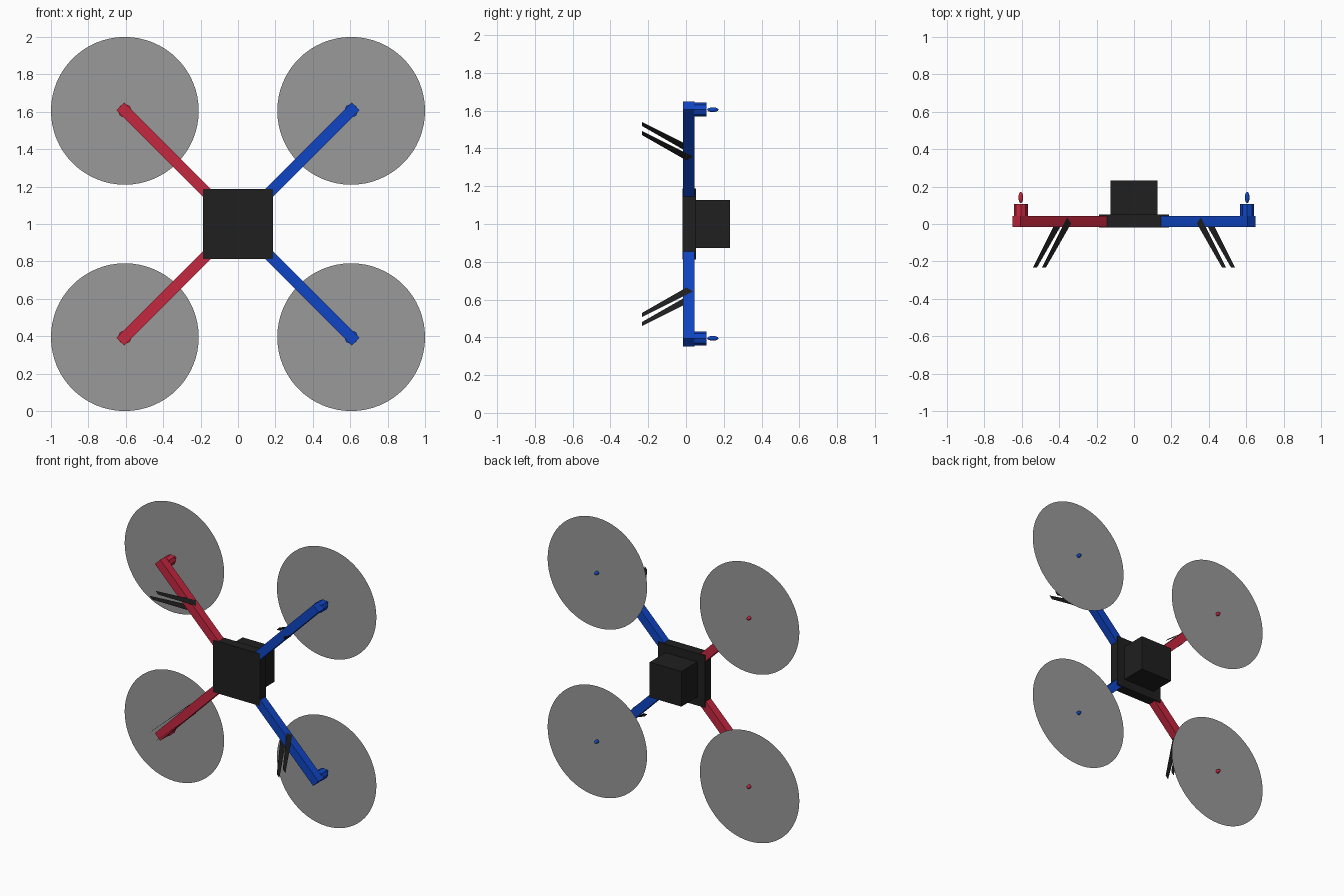
import bpy, bmesh, math
from mathutils import Matrix, Vector

if "Cube" in bpy.data.objects:
    bpy.data.objects.remove(bpy.data.objects["Cube"])


def material(name, rgb):
    m = bpy.data.materials.new(name)
    m.diffuse_color = (*rgb, 1)
    m.use_nodes = True
    m.node_tree.nodes["Principled BSDF"].inputs["Base Color"].default_value = m.diffuse_color
    return m


RED = material("red", (0.56, 0.02, 0.05))
BLUE = material("blue", (0.005, 0.06, 0.56))
BLACK = material("black", (0.014, 0.014, 0.014))
GREY = material("rotor grey", (0.32, 0.32, 0.32))

CZ = 1.0       # height of the centre
ROTOR = 0.605  # sideways and vertical offset of each rotor


def finish(name, bm, mat, matrix=Matrix()):
    bm.transform(matrix)
    mesh = bpy.data.meshes.new(name)
    bm.to_mesh(mesh)
    bm.free()
    mesh.materials.append(mat)
    ob = bpy.data.objects.new(name, mesh)
    bpy.context.collection.objects.link(ob)
    return ob


def box(name, lo, hi, mat, matrix):
    lo, hi = Vector(lo), Vector(hi)
    bm = bmesh.new()
    bmesh.ops.create_cube(bm, size=1)
    bmesh.ops.scale(bm, vec=hi - lo, verts=bm.verts)
    bmesh.ops.translate(bm, vec=(lo + hi) / 2, verts=bm.verts)
    return finish(name, bm, mat, matrix)


# Central plate and the block on its back
centre = Matrix.Translation((0, 0, CZ))
box("body_plate", (-0.187, -0.018, -0.187), (0.187, 0.052, 0.187), BLACK, centre)
box("body_block", (-0.126, 0.04, -0.126), (0.126, 0.233, 0.126), BLACK, centre)

# Four identical arm assemblies; local x runs outward along the arm
for label, angle, mat in (("upper_right", 45, BLUE), ("upper_left", 135, RED),
                          ("lower_left", 225, RED), ("lower_right", 315, BLUE)):
    place = centre @ Matrix.Rotation(-math.radians(angle), 4, 'Y')
    reach = ROTOR * math.sqrt(2)

    box("arm_" + label, (0.12, -0.015, -0.03), (0.889, 0.044, 0.03), mat, place)

    # Motor can, axis along y
    bm = bmesh.new()
    bmesh.ops.create_cone(bm, cap_ends=True, segments=8, radius1=0.037,
                          radius2=0.037, depth=0.066)
    turn = Matrix.Rotation(-math.pi / 2, 4, 'X')
    finish("motor_" + label, bm, mat,
           place @ Matrix.Translation((reach, 0.075, 0)) @ turn)

    # Slim rotor hub
    hub_place = place @ Matrix.Translation((reach, 0.142, 0)) @ turn
    bm = bmesh.new()
    bmesh.ops.create_uvsphere(bm, u_segments=12, v_segments=8, radius=1)
    bmesh.ops.scale(bm, vec=(0.013, 0.013, 0.03), verts=bm.verts)
    hub = finish("rotor_hub_" + label, bm, mat, hub_place)
    hub.data.shade_smooth()

    # Paper-thin rotor disc
    bm = bmesh.new()
    bmesh.ops.create_circle(bm, cap_ends=True, segments=64, radius=0.395)
    finish("rotor_disc_" + label, bm, GREY, hub_place)

    # A pair of thin landing leg strips, one on each side of the arm
    bm = bmesh.new()
    for side in (-0.034, 0.034):
        profile = [(0.36, 0.003), (0.382, 0.036), (0.516, -0.233), (0.495, -0.233)]
        bm.faces.new([bm.verts.new((s * math.sqrt(2), y, side)) for s, y in profile])
    finish("landing_leg_" + label, bm, BLACK, place)
